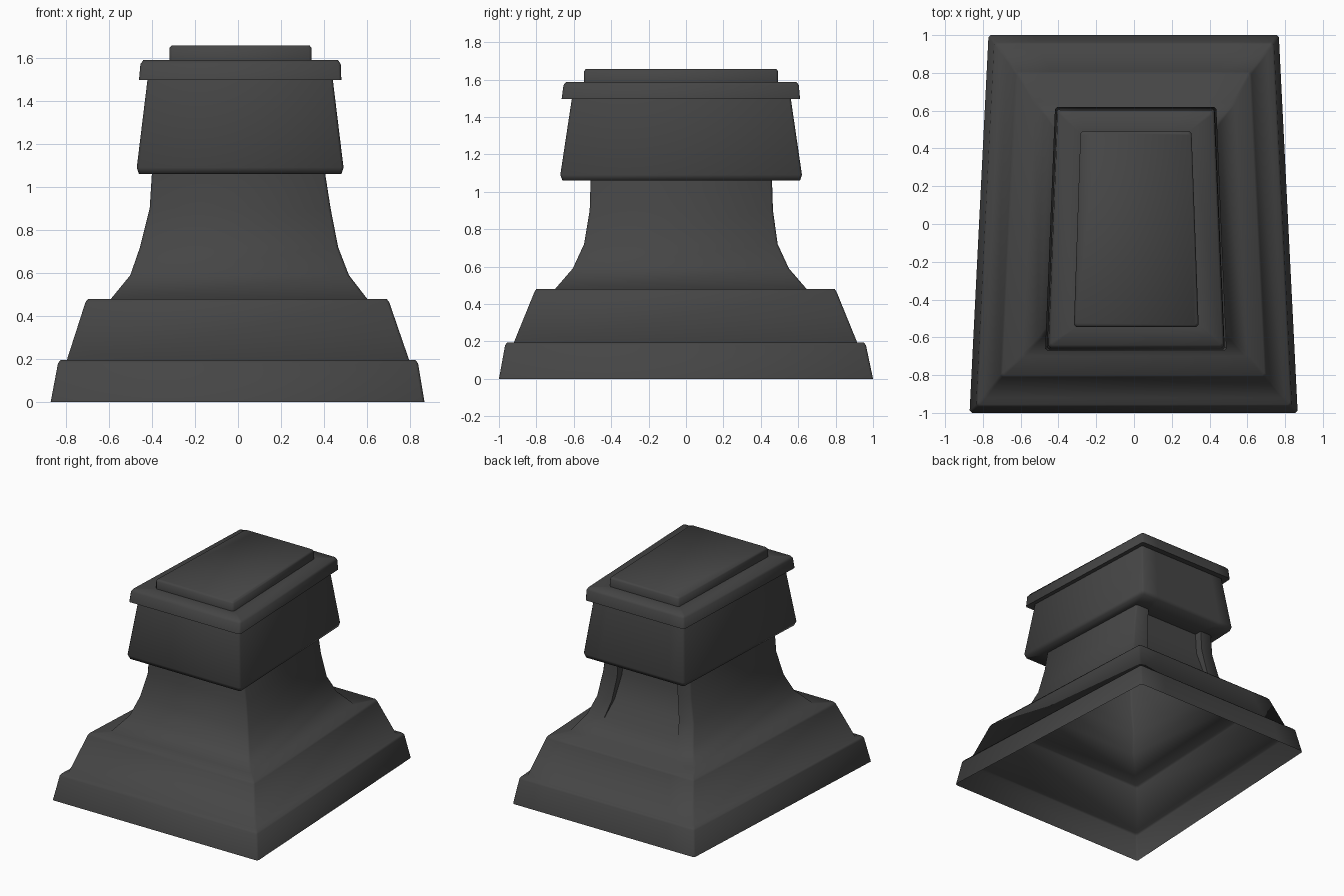
import bpy, bmesh

TAPER = 0.057   # side walls narrow toward the back (slope relative to half width)

mat = bpy.data.materials.new("dark grey")
mat.diffuse_color = (0.06, 0.06, 0.06, 1)


def ring(z, x0, x1, y0, y1, depth=0.0, c=0.012):
    """Trapezoid outline with clipped corners and a recess in the back edge."""
    k = 1 - TAPER * (y1 - y0) / max(abs(y1), abs(y0), 0.01)
    bx0, bx1 = x0 * k, x1 * k
    r = 0.7 * min(-bx0, bx1)
    pts = [(x0 + c, y0), (x1 - c, y0), (x1, y0 + c),
           (bx1, y1 - c), (bx1 - c, y1),
           (r, y1), (r, y1 - depth), (-r, y1 - depth), (-r, y1),
           (bx0 + c, y1), (bx0, y1 - c), (x0, y0 + c)]
    return [(x, y, z) for x, y in pts]


def loft(name, levels, cap=False):
    bm = bmesh.new()
    rings = [[bm.verts.new(p) for p in ring(*lv)] for lv in levels]
    for a, b in zip(rings, rings[1:]):
        for i in range(len(a)):
            j = (i + 1) % len(a)
            bm.faces.new((a[i], a[j], b[j], b[i]))
    if cap:
        bm.faces.new(rings[-1])
    bmesh.ops.remove_doubles(bm, verts=bm.verts, dist=0.0005)
    me = bpy.data.meshes.new(name)
    bm.to_mesh(me)
    bm.free()
    me.materials.append(mat)
    ob = bpy.data.objects.new(name, me)
    bpy.context.collection.objects.link(ob)
    bpy.ops.object.select_all(action='DESELECT')
    ob.select_set(True)
    bpy.context.view_layer.objects.active = ob
    bpy.ops.object.shade_smooth_by_angle(angle=1.35)
    return ob


# stepped base (open underneath) flowing into the flared neck, recessed at the back
loft("base_and_neck", [
    (0.00, -0.87, 0.866, -1.00, 1.00),
    (0.18, -0.836, 0.836, -0.967, 0.962),
    (0.195, -0.825, 0.825, -0.955, 0.95),
    (0.195, -0.795, 0.795, -0.92, 0.915),
    (0.465, -0.708, 0.702, -0.81, 0.805),
    (0.48, -0.695, 0.69, -0.80, 0.795),
    (0.48, -0.59, 0.60, -0.70, 0.645),
    (0.59, -0.50, 0.515, -0.605, 0.55),
    (0.72, -0.455, 0.465, -0.545, 0.49, 0.035),
    (0.90, -0.41, 0.43, -0.515, 0.465, 0.06),
    (1.06, -0.40, 0.405, -0.51, 0.46, 0.06),
])

# overhanging block with closed underside
loft("upper_block", [
    (1.06, -0.40, 0.405, -0.51, 0.46, 0.06),
    (1.06, -0.46, 0.48, -0.66, 0.61),
    (1.09, -0.47, 0.49, -0.672, 0.62),
    (1.50, -0.42, 0.44, -0.61, 0.56),
])

# projecting rim and raised top plate
loft("rim_and_top", [
    (1.50, -0.42, 0.44, -0.61, 0.56),
    (1.495, -0.46, 0.48, -0.665, 0.61),
    (1.57, -0.453, 0.477, -0.655, 0.603),
    (1.588, -0.44, 0.465, -0.64, 0.59),
    (1.588, -0.318, 0.342, -0.545, 0.492),
    (1.645, -0.318, 0.342, -0.545, 0.492),
    (1.657, -0.308, 0.332, -0.535, 0.482),
], cap=True)
